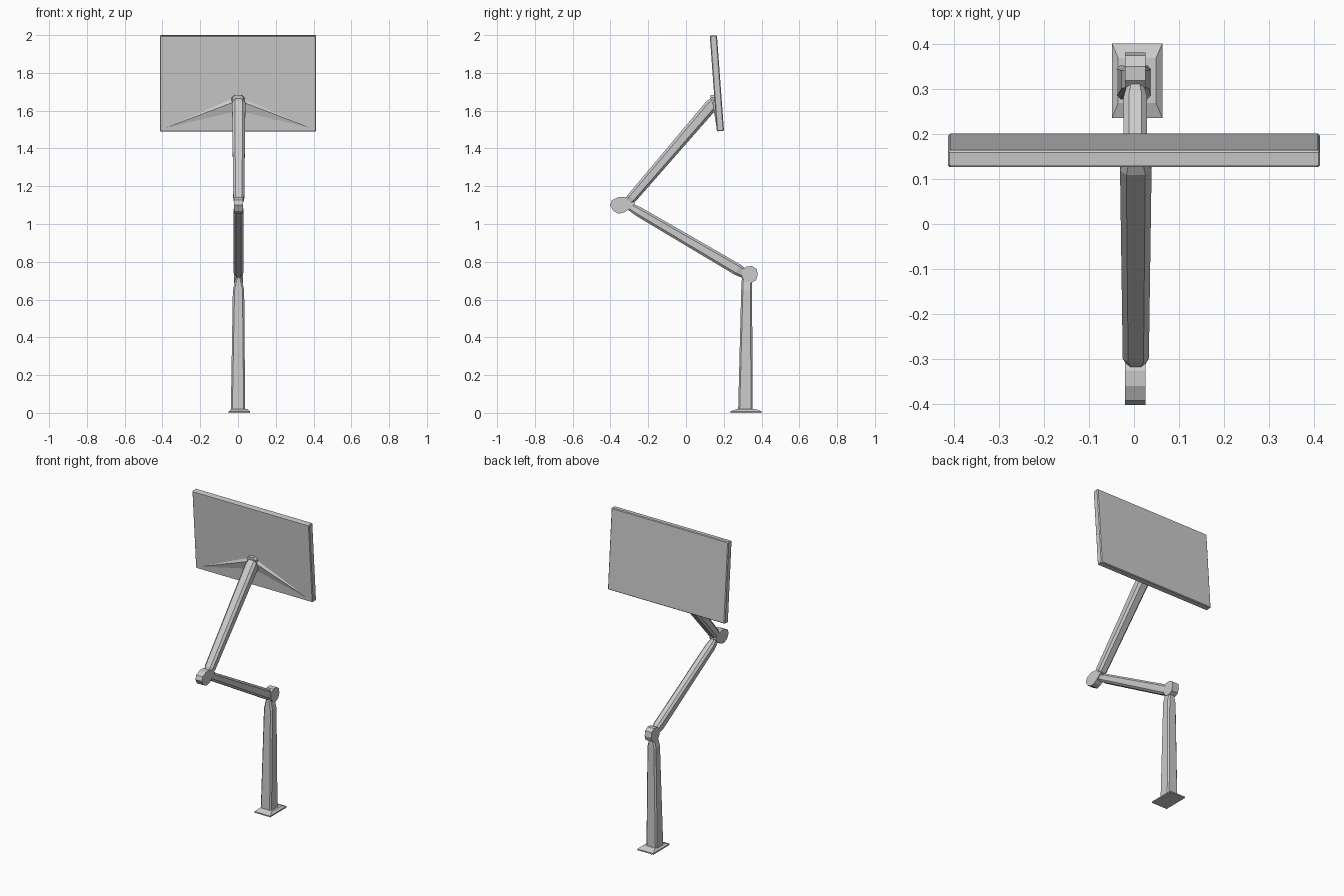
import bpy, bmesh, math
from mathutils import Vector

cube = bpy.data.objects.get("Cube")
if cube:
    bpy.data.objects.remove(cube, do_unlink=True)

grey = bpy.data.materials.new("plain grey")
grey.use_nodes = True
grey.diffuse_color = (0.6, 0.6, 0.6, 1)
grey.node_tree.nodes["Principled BSDF"].inputs["Base Color"].default_value = (0.6, 0.6, 0.6, 1)


def finish(name, bm):
    bmesh.ops.recalc_face_normals(bm, faces=bm.faces)
    mesh = bpy.data.meshes.new(name)
    bm.to_mesh(mesh)
    bm.free()
    mesh.materials.append(grey)
    obj = bpy.data.objects.new(name, mesh)
    bpy.context.collection.objects.link(obj)
    return obj


def skin(bm, rings):
    """Join equal rings of points into a closed skin."""
    loops = [[bm.verts.new(p) for p in ring] for ring in rings]
    n = len(loops[0])
    for a, b in zip(loops, loops[1:]):
        for i in range(n):
            j = (i + 1) % n
            bm.faces.new((a[i], a[j], b[j], b[i]))
    bm.faces.new(loops[0])
    bm.faces.new(loops[-1])


def section(centre, side, up, w, h, cut):
    """Rectangle with cut corners, as points round a centre."""
    pts = [(w, h - cut), (w - cut, h), (cut - w, h), (-w, h - cut),
           (-w, cut - h), (cut - w, -h), (w - cut, -h), (w, cut - h)]
    return [centre + side * a + up * b for a, b in pts]


def beam(name, start, end, stations):
    """Beam; each station is (fraction, half width, half depth, corner cut)."""
    start, end = Vector(start), Vector(end)
    side = Vector((1, 0, 0))
    up = (end - start).normalized().cross(side)
    bm = bmesh.new()
    skin(bm, [section(start.lerp(end, t), side, up, w, h, c) for t, w, h, c in stations])
    return finish(name, bm)


def knuckle(name, x0, x1, outline):
    """Joint extruded across x from a side outline."""
    bm = bmesh.new()
    skin(bm, [[Vector((x, y, z)) for y, z in outline] for x in (x0, x1)])
    return finish(name, bm)


# Foot plate with a sloped top
bm = bmesh.new()
skin(bm, [[Vector((0.007 + sx * w, 0.318 + sy * d, z))
           for sx, sy in ((-1, -1), (1, -1), (1, 1), (-1, 1))]
          for z, w, d in ((0, 0.056, 0.083), (0.008, 0.056, 0.083), (0.02, 0.042, 0.05))])
finish("foot_plate", bm)

# Tapered post and the two arms
beam("post", (0, 0.314, 0.01), (0.003, 0.322, 0.72),
     [(0, 0.038, 0.038, 0.008), (0.9, 0.03, 0.029, 0.009), (1, 0.014, 0.026, 0.008)])
beam("lower_arm", (0.003, 0.325, 0.728), (0.003, -0.315, 1.103),
     [(0, 0.012, 0.022, 0.008), (0.08, 0.026, 0.031, 0.012),
      (0.9, 0.026, 0.026, 0.012), (1, 0.014, 0.018, 0.008)])
beam("upper_arm", (0.004, -0.315, 1.105), (0.004, 0.153, 1.65),
     [(0, 0.014, 0.02, 0.008), (0.06, 0.029, 0.027, 0.012),
      (0.96, 0.035, 0.034, 0.014), (1, 0.028, 0.026, 0.012)])

# Pivot joints
knuckle("shoulder_joint", -0.02, 0.026,
        [(0.295, 0.72), (0.297, 0.755), (0.318, 0.775), (0.35, 0.777), (0.374, 0.762),
         (0.38, 0.73), (0.37, 0.702), (0.345, 0.688), (0.313, 0.694)])
knuckle("elbow_joint", -0.02, 0.026,
        [(-0.402, 1.1), (-0.392, 1.126), (-0.36, 1.142), (-0.325, 1.143), (-0.285, 1.125),
         (-0.27, 1.108), (-0.29, 1.085), (-0.325, 1.062), (-0.355, 1.055), (-0.385, 1.07)])

# Leaning screen, slightly chamfered round its edges
lean = Vector((0, -0.0375, 0.508)).normalized()
out = Vector((1, 0, 0)).cross(lean)
middle = Vector((0, 0.1635, 1.745))
bm = bmesh.new()
skin(bm, [section(middle + out * d, Vector((1, 0, 0)), lean, w, h, 0.004)
          for d, w, h in ((-0.019, 0.408, 0.25), (-0.014, 0.413, 0.254),
                          (0.014, 0.413, 0.254), (0.019, 0.409, 0.251))])
finish("screen", bm)

# Shallow ridges on the panel fanning from the mount to the lower corners
surface = middle - out * 0.0185 if out.y > 0 else middle + out * 0.0185
forward = -out if out.y > 0 else out
hub = surface - lean * 0.1 + forward * 0.012
bm = bmesh.new()
for s in (-1, 1):
    corner = surface + Vector((s * 0.395, 0, 0)) - lean * 0.24
    low = surface + Vector((s * 0.03, 0, 0)) - lean * 0.155
    high = surface + Vector((s * 0.03, 0, 0)) - lean * 0.08
    a, b, c, d = [bm.verts.new(p) for p in (hub + Vector((s * 0.03, 0, 0)), corner, low, high)]
    for face in ((a, b, c), (a, d, b), (a, c, d), (b, d, c)):
        bm.faces.new(face)
finish("mount_ridges", bm)

# Mounting pad between arm and screen
bm = bmesh.new()
skin(bm, [section(hub + forward * d, Vector((1, 0, 0)), lean, w, 0.04, 0.014)
          for d, w in ((-0.015, 0.035), (0.008, 0.03))])
finish("mount_pad", bm)
